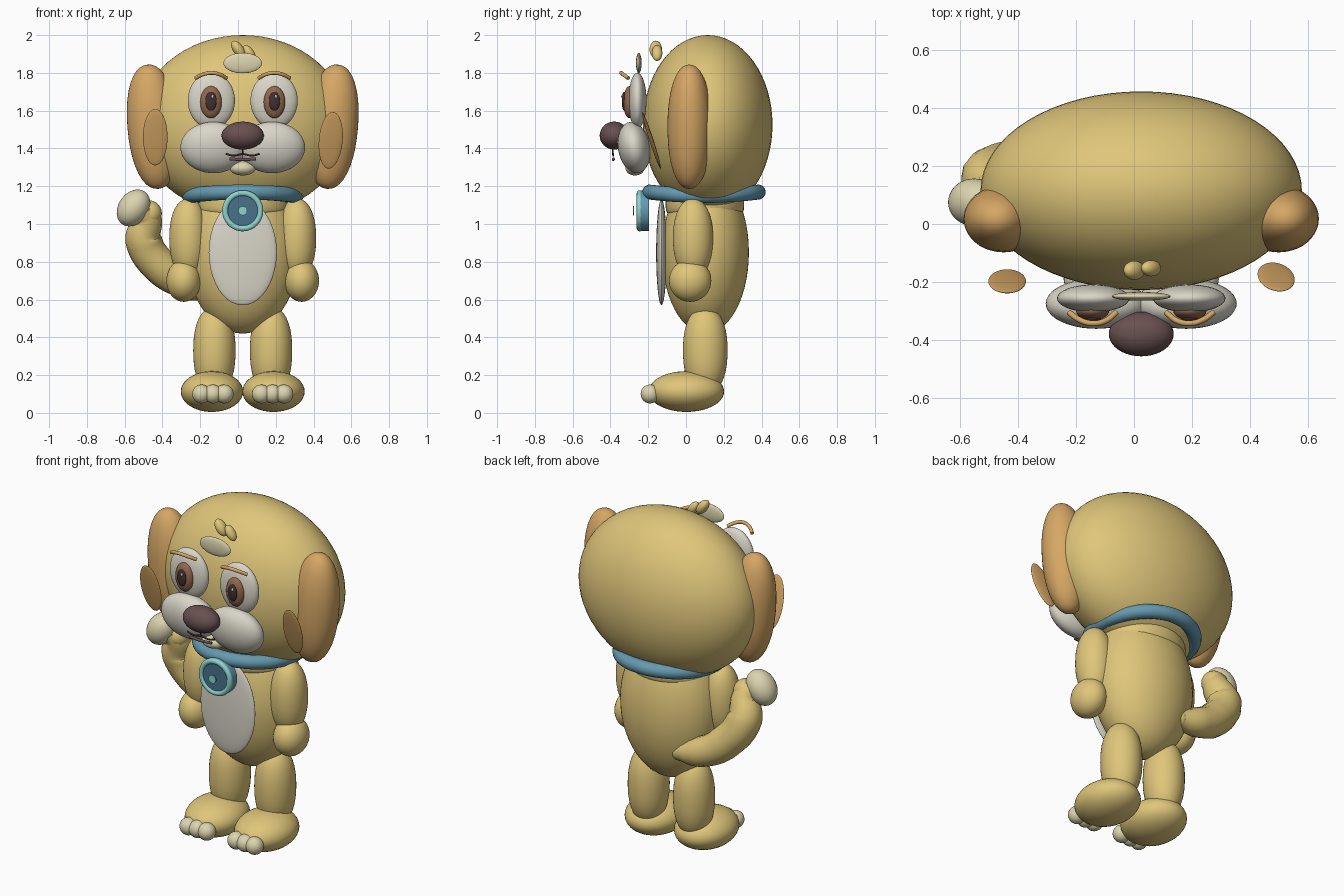
import bpy, math
from mathutils import Vector

if "Cube" in bpy.data.objects:
    bpy.data.objects.remove(bpy.data.objects["Cube"])

CX = 0.025  # symmetry plane of the body


def mat(name, rgb):
    m = bpy.data.materials.new(name)
    m.diffuse_color = (*rgb, 1)
    m.use_nodes = True
    m.node_tree.nodes["Principled BSDF"].inputs["Base Color"].default_value = m.diffuse_color
    return m


TAN = mat("tan fur", (0.74, 0.565, 0.195))
EAR = mat("orange fur", (0.67, 0.385, 0.13))
WHITE = mat("soft white", (0.70, 0.67, 0.58))
CREAM = mat("cream", (0.72, 0.66, 0.43))
BLUE = mat("collar blue", (0.13, 0.32, 0.43))
DEEP = mat("tag deep blue", (0.065, 0.17, 0.25))
TEAL = mat("tag teal", (0.27, 0.65, 0.62))
NOSE = mat("nose brown", (0.14, 0.08, 0.08))
IRIS = mat("iris brown", (0.29, 0.14, 0.075))
DARK = mat("dark brown", (0.05, 0.03, 0.03))


def finish(o, name, m):
    o.name = name
    o.data.materials.clear()
    o.data.materials.append(m)
    bpy.ops.object.select_all(action='DESELECT')
    o.select_set(True)
    bpy.context.view_layer.objects.active = o
    bpy.ops.object.shade_smooth_by_angle(angle=math.radians(40))
    return o


def ball(name, m, loc, rad, rot=(0, 0, 0), seg=40, power=2.0):
    """Ellipsoid at (offset from symmetry plane, y, z); power > 2 makes its ends fuller."""
    bpy.ops.mesh.primitive_uv_sphere_add(
        segments=seg, ring_count=seg // 2,
        location=(CX + loc[0], loc[1], loc[2]), rotation=[math.radians(a) for a in rot])
    o = bpy.context.object
    for v in o.data.vertices:
        h = math.hypot(v.co.x, v.co.y)
        if power != 2.0 and h > 1e-5:
            k = (h ** power + abs(v.co.z) ** power) ** (-1 / power)
            v.co *= k
        v.co = Vector([c * r for c, r in zip(v.co, rad)])
    return finish(o, name, m)


def pair(name, m, loc, rad, rot=(0, 0, 0), **kw):
    """Right-hand ball and its mirrored copy."""
    for side, s in (("right", 1), ("left", -1)):
        ball(f"{name}_{side}", m, (s * loc[0], loc[1], loc[2]), rad,
             (rot[0], s * rot[1], s * rot[2]), **kw)


def tube(name, m, pts, radius, closed=False):
    """Round tube through (offset, y, z, radius factor) points."""
    cu = bpy.data.curves.new(name, 'CURVE')
    cu.dimensions = '3D'
    cu.bevel_depth = radius
    cu.bevel_resolution = 5
    cu.resolution_u = 8
    cu.use_fill_caps = True
    sp = cu.splines.new('BEZIER')
    sp.bezier_points.add(len(pts) - 1)
    sp.use_cyclic_u = closed
    for p, q in zip(sp.bezier_points, pts):
        p.co = (CX + q[0], q[1], q[2])
        p.radius = q[3] if len(q) > 3 else 1
        p.handle_left_type = p.handle_right_type = 'AUTO'
    o = bpy.data.objects.new(name, cu)
    bpy.context.collection.objects.link(o)
    bpy.ops.object.select_all(action='DESELECT')
    o.select_set(True)
    bpy.context.view_layer.objects.active = o
    bpy.ops.object.convert(target='MESH')
    return finish(bpy.context.object, name, m)


def disc(name, m, y, depth, r, z):
    """Cylinder facing the front."""
    bpy.ops.mesh.primitive_cylinder_add(vertices=48, radius=r, depth=depth,
                                        location=(CX, y, z), rotation=(math.pi / 2, 0, 0))
    return finish(bpy.context.object, name, m)


# Head and torso
ball("head", TAN, (0, 0.115, 1.525), (0.555, 0.343, 0.475), seg=64)
ball("torso", TAN, (0, 0.103, 0.85), (0.298, 0.23, 0.43), seg=56)
ball("shoulders", TAN, (0, 0.10, 1.105), (0.25, 0.208, 0.09), power=3.2)
ball("belly_patch", WHITE, (0, -0.13, 0.85), (0.18, 0.028, 0.28))

# Limbs
pair("upper_arm", TAN, (0.287, 0.037, 0.925), (0.102, 0.106, 0.21), power=2.2)
pair("hand", TAN, (0.312, 0.022, 0.70), (0.092, 0.112, 0.112))
pair("leg", TAN, (0.15, 0.102, 0.33), (0.112, 0.118, 0.23), power=2.3)
pair("foot", TAN, (0.163, 0.002, 0.113), (0.165, 0.2, 0.108))
for i in range(3):
    pair(f"toe_{i + 1}", CREAM, (0.098 + i * 0.06, -0.19, 0.10), (0.05, 0.05, 0.05), seg=24)

# Tail with a pale tip
tube("tail", TAN, [(-0.15, 0.23, 0.65, 0.55), (-0.27, 0.23, 0.675, 0.85),
                   (-0.42, 0.20, 0.76, 1), (-0.526, 0.16, 0.92, 1),
                   (-0.505, 0.12, 1.03, 0.78), (-0.535, 0.09, 1.08, 0.65)], 0.097)
ball("tail_base", TAN, (-0.15, 0.23, 0.65), (0.053, 0.053, 0.053), seg=24)
ball("tail_bend", TAN, (-0.495, 0.11, 1.055), (0.067, 0.067, 0.07), seg=24)
ball("tail_tip", CREAM, (-0.578, 0.075, 1.085), (0.08, 0.082, 0.105), (0, 35, 0))

# Ears and floating inner ear patches
pair("ear", EAR, (0.475, 0.018, 1.515), (0.135, 0.116, 0.33), (0, 5, 0), power=2.2)
ball("inner_ear_right", EAR, (0.466, -0.183, 1.443), (0.063, 0.011, 0.158), (18, 5, 0))
ball("inner_ear_left", EAR, (-0.463, -0.198, 1.46), (0.065, 0.011, 0.155), (15, 0, 0))

# Collar, dipping slightly at the sides
ring = []
for i in range(16):
    a = i * math.tau / 16
    ring.append((0.282 * math.cos(a), 0.095 + 0.287 * math.sin(a),
                 1.16 - 0.009 * math.cos(2 * a)))
tube("collar", BLUE, ring, 0.04, closed=True)

# Round collar tag
disc("tag_body", BLUE, -0.222, 0.05, 0.108, 1.07)
rim = [(0.093 * math.cos(i * math.tau / 16), -0.245,
        1.07 + 0.093 * math.sin(i * math.tau / 16)) for i in range(16)]
tube("tag_rim", TEAL, rim, 0.016, closed=True)
disc("tag_face", DEEP, -0.248, 0.008, 0.08, 1.07)
disc("tag_stud", TEAL, -0.277, 0.006, 0.024, 1.07)

# Muzzle, nose and chin
pair("cheek", WHITE, (0.155, -0.275, 1.405), (0.175, 0.085, 0.137), (10, 0, 0))
ball("nose", NOSE, (0, -0.38, 1.468), (0.112, 0.077, 0.074))
ball("chin", CREAM, (0, -0.27, 1.295), (0.068, 0.05, 0.038))

# Mouth lines
tube("nose_line", DARK, [(0, -0.387, 1.405), (0, -0.387, 1.365)], 0.004)
tube("upper_lip", DARK, [(-0.09, -0.385, 1.372), (-0.05, -0.385, 1.362), (0, -0.385, 1.37),
                         (0.05, -0.385, 1.362), (0.09, -0.385, 1.372)], 0.005)
tube("mouth_line", NOSE, [(-0.07, -0.385, 1.345), (0, -0.385, 1.341),
                          (0.07, -0.385, 1.345)], 0.008)

# Eyes
pair("eye_white", WHITE, (0.166, -0.257, 1.653), (0.125, 0.048, 0.148))
pair("iris", IRIS, (0.168, -0.30, 1.645), (0.057, 0.032, 0.085), seg=32)
pair("pupil", DARK, (0.168, -0.328, 1.65), (0.030, 0.012, 0.05), seg=24)
for side in (-1, 1):
    ball("eye_glint", WHITE, (side * 0.168 + 0.008, -0.338, 1.675),
         (0.007, 0.005, 0.01), seg=12)

# Eyebrows
for side, s in (("right", 1), ("left", -1)):
    tube(f"eyebrow_{side}", EAR,
         [(s * 0.085, -0.305, 1.772), (s * 0.125, -0.335, 1.793), (s * 0.17, -0.343, 1.80),
          (s * 0.215, -0.33, 1.79), (s * 0.25, -0.305, 1.772)], 0.010)

# Forehead patch and hair tufts
ball("forehead_patch", CREAM, (0, -0.25, 1.852), (0.102, 0.015, 0.054))
ball("hair_tuft_large", TAN, (-0.024, -0.16, 1.925), (0.028, 0.033, 0.052), (0, -35, 0), seg=24)
ball("hair_tuft_small", TAN, (0.034, -0.153, 1.905), (0.026, 0.028, 0.048), (0, -35, 0), seg=24)
